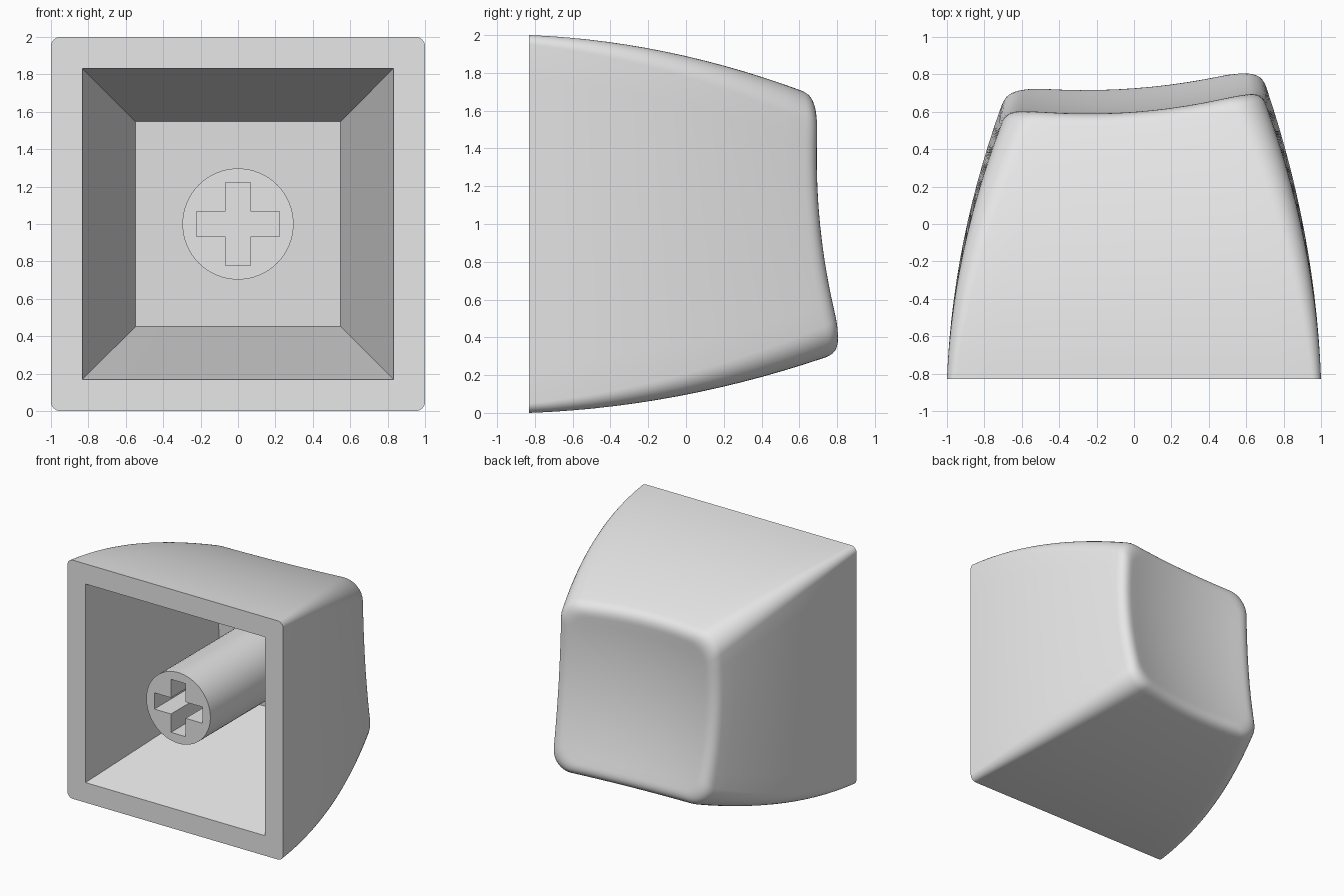
import bpy, bmesh, math
from mathutils import Vector

cube = bpy.data.objects.get("Cube")
if cube:
    bpy.data.objects.remove(cube, do_unlink=True)

FRONT = -0.83          # open end of the cap
ARC, EDGE = 8, 10      # segments per corner and per straight edge
COUNT = 4 * (ARC + EDGE)

grey = bpy.data.materials.new("light_grey_plastic")
grey.use_nodes = True
grey.diffuse_color = (0.8, 0.8, 0.8, 1)
grey.node_tree.nodes["Principled BSDF"].inputs["Base Color"].default_value = (0.8, 0.8, 0.8, 1)


def finish(bm, name):
    bmesh.ops.recalc_face_normals(bm, faces=bm.faces)
    mesh = bpy.data.meshes.new(name)
    bm.to_mesh(mesh)
    bm.free()
    mesh.materials.append(grey)
    obj = bpy.data.objects.new(name, mesh)
    bpy.context.collection.objects.link(obj)
    bpy.ops.object.select_all(action='DESELECT')
    obj.select_set(True)
    bpy.context.view_layer.objects.active = obj
    bpy.ops.object.shade_smooth_by_angle(angle=math.radians(30))
    return obj


def square_point(half, radius, i):
    """Point i on a rounded square centred on the origin."""
    corner, j = divmod(i, ARC + EDGE)

    def on_arc(c, step):
        a = math.radians(90) * (c + step / ARC)
        m = math.radians(45 + 90 * c)
        off = (half - radius) * math.sqrt(2)
        return Vector((off * math.cos(m) + radius * math.cos(a),
                       off * math.sin(m) + radius * math.sin(a)))
    if j <= ARC:
        return on_arc(corner, j)
    return on_arc(corner, ARC).lerp(on_arc(corner + 1, 0), (j - ARC) / EDGE)


def dish(p):
    """Depth of the tilted, hollowed touch surface."""
    return 0.60 + 0.16 * p.length_squared + 0.075 * p.x - 0.1 * p.y


def ceiling(p):
    """Depth of the flat tilted surface inside."""
    return 0.549 + 0.04 * p.x - 0.06 * p.y


def place(p, y):
    return Vector((p.x, y, p.y + 1))


def side(u, i):
    """Outer wall: u runs from the open end to the touch surface."""
    rim = square_point(0.675, 0.17, i)
    y = FRONT + u * (dish(rim) - FRONT)
    s = (y - FRONT) / (1.553 + 0.075 * rim.x - 0.1 * rim.y)
    p = square_point(1 - 0.06 * s - 0.265 * s * s, 0.05 + 0.12 * u, i)
    return p, y


def top(k, i):
    p = side(1, i)[0] * k
    return place(p, dish(p))


def loft(bm, rings):
    for a, b in zip(rings, rings[1:]):
        n = len(a)
        for i in range(n):
            j = (i + 1) % n
            bm.faces.new((a[i], a[j], b[j], b[i]))


# Cap: inner shell, outer walls, rounded rim and dished surface in one skin
index = range(COUNT)
levels = []
inner_end = [square_point(0.547, 0, i) for i in index]
levels.append([place(p, ceiling(p)) for p in inner_end])
levels.append([place(square_point(0.832, 0, i), FRONT) for i in index])
START, INNER = 0.95, 0.87
for step in range(15):
    levels.append([place(*side(START * step / 14, i)) for i in index])
for step in range(1, 9):
    t = step / 8
    levels.append([place(*side(START, i)) * (1 - t) ** 2 + top(1, i) * 2 * t * (1 - t)
                   + top(INNER, i) * t * t for i in index])
for step in range(1, 10):
    levels.append([top(INNER * (1 - step / 10), i) for i in index])

bm = bmesh.new()
rings = [[bm.verts.new(p) for p in level] for level in levels]
loft(bm, rings)
bm.faces.new(rings[0])
centre = bm.verts.new(place(Vector((0, 0)), dish(Vector((0, 0)))))
for i in index:
    bm.faces.new((rings[-1][i], rings[-1][(i + 1) % COUNT], centre))
bmesh.ops.remove_doubles(bm, verts=bm.verts, dist=0.0001)
finish(bm, "cap_shell")

# Stem: round post with a cross-shaped socket
STEM_FRONT, SOCKET_END = -0.79, -0.25
LONG, THIN = 0.222, 0.068
circle = [Vector((math.cos(a), math.sin(a))) * 0.297
          for a in (math.tau * i / 64 for i in range(64))]
cross = []
for quarter in range(4):
    for x, z in ((LONG, -THIN), (LONG, THIN), (THIN, THIN)):
        for _ in range(quarter):
            x, z = -z, x
        cross.append(Vector((x, z)))

bm = bmesh.new()
post = [[bm.verts.new(place(p, STEM_FRONT)) for p in circle],
        [bm.verts.new(place(p, ceiling(p) + 0.005)) for p in circle]]
socket = [[bm.verts.new(place(p, y)) for p in cross] for y in (STEM_FRONT, SOCKET_END)]
loft(bm, post)
loft(bm, socket)
bm.faces.new(post[1])
bm.faces.new(socket[1])
border = [bm.edges.get((loop[i - 1], loop[i]))
          for loop in (post[0], socket[0]) for i in range(len(loop))]
bmesh.ops.triangle_fill(bm, edges=border, use_beauty=True, normal=(0, -1, 0))
finish(bm, "stem")
